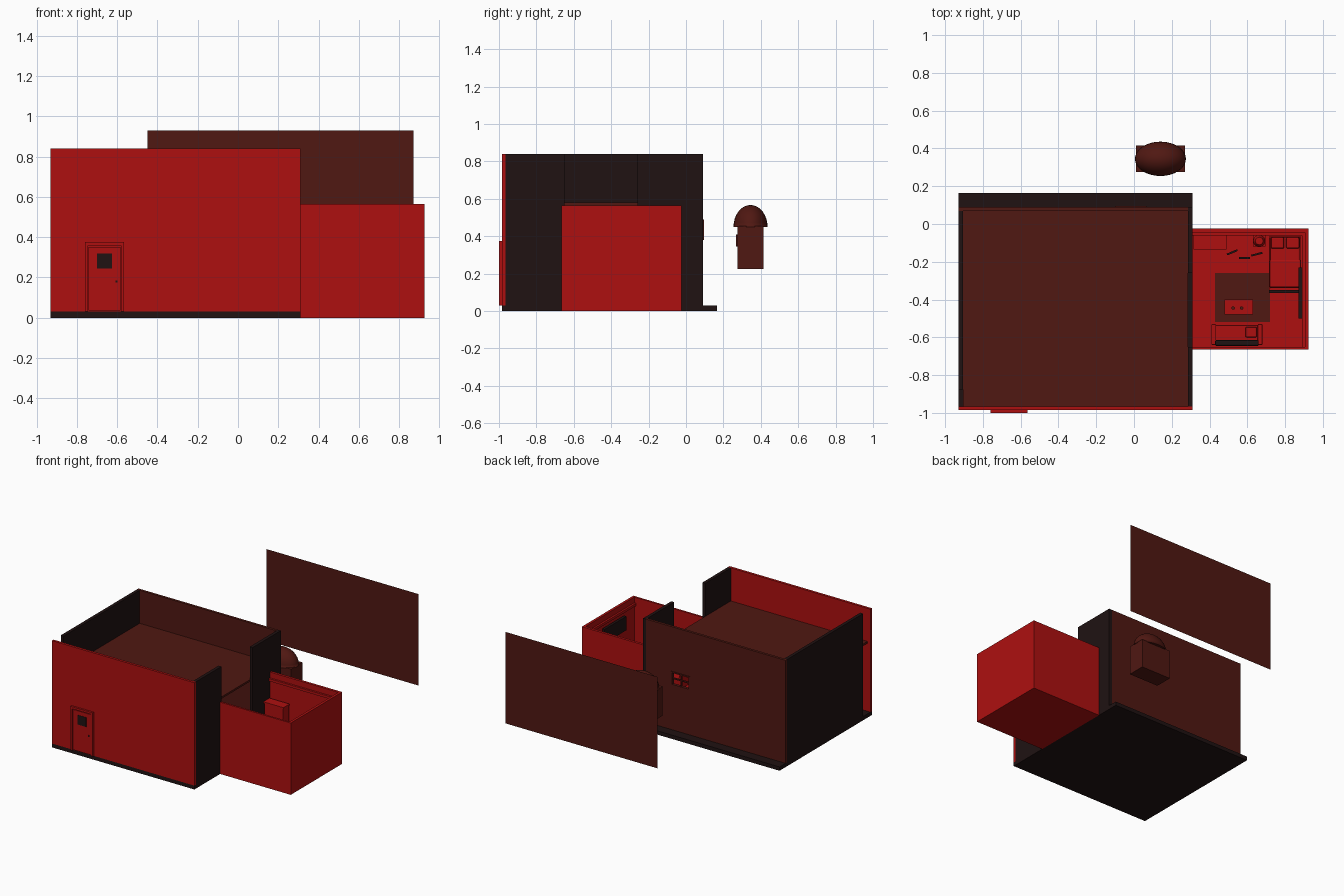
import bpy, bmesh, math
from mathutils import Matrix

if "Cube" in bpy.data.objects:
    bpy.data.objects.remove(bpy.data.objects["Cube"])


def mat(name, col):
    m = bpy.data.materials.new(name)
    m.diffuse_color = (*col, 1)
    m.use_nodes = True
    m.node_tree.nodes["Principled BSDF"].inputs["Base Color"].default_value = m.diffuse_color
    return m


RED = mat("red", (0.42, 0.005, 0.005))
BROWN = mat("brown", (0.08, 0.009, 0.006))
DARK = mat("dark", (0.014, 0.006, 0.006))


def finish(bm, name, m):
    me = bpy.data.meshes.new(name)
    bm.to_mesh(me)
    bm.free()
    me.materials.append(m)
    ob = bpy.data.objects.new(name, me)
    bpy.context.collection.objects.link(ob)
    return ob


def box(name, x, y, z, m, bevel=0, rot=0):
    """Box from (min, max) ranges, optionally bevelled and turned about z."""
    bm = bmesh.new()
    bmesh.ops.create_cube(bm, size=1)
    bmesh.ops.scale(bm, vec=(x[1] - x[0], y[1] - y[0], z[1] - z[0]), verts=bm.verts)
    if bevel:
        bmesh.ops.bevel(bm, geom=bm.edges[:], offset=bevel, segments=2, affect='EDGES', profile=0.5)
    ob = finish(bm, name, m)
    ob.location = [(a + b) / 2 for a, b in (x, y, z)]
    ob.rotation_euler.z = rot
    return ob


def cyl(name, loc, r1, r2, h, m, axis='Z'):
    bm = bmesh.new()
    bmesh.ops.create_cone(bm, cap_ends=True, segments=20, radius1=r1, radius2=r2, depth=h)
    if axis == 'Y':
        bmesh.ops.rotate(bm, matrix=Matrix.Rotation(math.pi / 2, 3, 'X'), verts=bm.verts)
    ob = finish(bm, name, m)
    ob.location = loc
    return ob


def frame(name, x, y, z, t, m, sill=True):
    """Rectangular frame in the xz plane."""
    box(name + "_left", (x[0], x[0] + t), y, z, m)
    box(name + "_right", (x[1] - t, x[1]), y, z, m)
    box(name + "_top", (x[0] + t, x[1] - t), y, (z[1] - t, z[1]), m)
    if sill:
        box(name + "_bottom", (x[0] + t, x[1] - t), y, (z[0], z[0] + t), m)


# Main house shell
H = (0.03, 0.84)
box("foundation_slab", (-0.93, 0.31), (-0.985, 0.165), (0, 0.03), DARK)
box("front_wall", (-0.93, 0.31), (-0.985, -0.965), H, RED)
box("left_wall", (-0.93, -0.905), (-0.875, 0.07), H, DARK)
box("right_wall_front", (0.285, 0.31), (-0.965, -0.65), H, DARK)
box("right_wall_rear", (0.285, 0.31), (-0.26, 0.09), H, DARK)
box("roof_deck", (-0.905, 0.285), (-0.965, 0.07), (0.565, 0.58), BROWN)

# Back wall around its window opening
wx, wz, by = (-0.10, 0.065), (0.38, 0.49), (0.07, 0.09)
box("back_wall_left", (-0.93, wx[0]), by, H, BROWN)
box("back_wall_right", (wx[1], 0.285), by, H, BROWN)
box("back_wall_below", wx, by, (H[0], wz[0]), BROWN)
box("back_wall_above", wx, by, (wz[1], H[1]), BROWN)
frame("window_frame", wx, (0.072, 0.095), wz, 0.01, BROWN)
box("window_mullion", (-0.022, -0.013), (0.075, 0.09), wz, BROWN)
box("window_crossbar", wx, (0.075, 0.09), (0.431, 0.439), BROWN)

# Front door
frame("door_frame", (-0.76, -0.565), (-1.0, -0.985), (0.03, 0.375), 0.016, RED, sill=False)
box("door_leaf", (-0.742, -0.583), (-0.993, -0.985), (0.035, 0.352), RED)
box("door_pane", (-0.70, -0.625), (-0.995, -0.99), (0.245, 0.32), DARK)
cyl("door_knob", (-0.603, -0.995, 0.18), 0.006, 0.006, 0.008, DARK, 'Y')

# Detached panel behind the house
bm = bmesh.new()
bm.faces.new([bm.verts.new(p) for p in ((-0.45, 1, 0.21), (-0.45, 1, 0.93), (0.87, 1, 0.93), (0.87, 1, 0.21))])
finish(bm, "rear_panel", BROWN)

# Domed hood behind the house
box("hood_body", (0.01, 0.27), (0.275, 0.415), (0.225, 0.455), BROWN)
bm = bmesh.new()
bmesh.ops.create_uvsphere(bm, u_segments=32, v_segments=16, radius=1)
bmesh.ops.bisect_plane(bm, geom=bm.verts[:] + bm.edges[:] + bm.faces[:], plane_co=(0, 0, 0),
                       plane_no=(0, 0, 1), clear_inner=True)
bmesh.ops.holes_fill(bm, edges=[e for e in bm.edges if e.is_boundary])
for f in bm.faces:
    f.smooth = f.normal.z > -0.9
bmesh.ops.scale(bm, vec=(0.135, 0.091, 0.117), verts=bm.verts)
finish(bm, "hood_dome", BROWN).location = (0.14, 0.345, 0.45)
box("hood_latch", (0.12, 0.16), (0.267, 0.275), (0.345, 0.41), BROWN)

# Side room, open at the top
box("room_floor", (0.31, 0.925), (-0.665, -0.025), (0, 0.02), RED)
W = (0.02, 0.565)
box("room_south_wall", (0.31, 0.925), (-0.665, -0.65), W, RED)
box("room_north_wall", (0.31, 0.925), (-0.045, -0.025), W, RED)
box("room_east_wall", (0.905, 0.925), (-0.65, -0.045), W, RED)
box("east_cornice", (0.89, 0.905), (-0.65, -0.045), (0.5, 0.52), RED)
box("north_cornice", (0.31, 0.89), (-0.06, -0.045), (0.5, 0.52), RED)
box("east_wall_picture", (0.87, 0.89), (-0.5, -0.23), (0.37, 0.48), DARK)

# Rug and low table
box("rug", (0.43, 0.72), (-0.52, -0.26), (0.02, 0.024), BROWN)
box("table_top", (0.48, 0.63), (-0.48, -0.40), (0.085, 0.097), RED)
for x in (0.49, 0.62):
    for y in (-0.47, -0.41):
        box("table_leg", (x - 0.006, x + 0.006), (y - 0.006, y + 0.006), (0.024, 0.085), RED)
for x in (0.525, 0.57):
    cyl("cup", (x, -0.445, 0.106), 0.007, 0.009, 0.018, BROWN)

# Sofa
box("sofa_base", (0.43, 0.66), (-0.645, -0.535), (0.03, 0.085), RED, 0.005)
box("sofa_back", (0.43, 0.66), (-0.645, -0.615), (0.085, 0.165), DARK, 0.006)
for x in (0.41, 0.655):
    box("sofa_arm", (x, x + 0.025), (-0.64, -0.53), (0.02, 0.12), RED, 0.004)
box("sofa_pillow", (0.59, 0.65), (-0.60, -0.545), (0.085, 0.105), RED, 0.006)

# Bed
box("bed_frame", (0.715, 0.885), (-0.36, -0.065), (0.03, 0.07), RED)
box("mattress", (0.72, 0.88), (-0.34, -0.07), (0.07, 0.105), RED, 0.008)
box("blanket", (0.717, 0.883), (-0.335, -0.19), (0.075, 0.112), RED, 0.006)
box("bed_footboard", (0.715, 0.885), (-0.365, -0.35), (0.02, 0.12), DARK)
for x in (0.725, 0.805):
    box("bed_pillow", (x, x + 0.07), (-0.13, -0.07), (0.105, 0.13), RED, 0.008)

# Wardrobe, bedside stand and lamp
box("wardrobe", (0.32, 0.485), (-0.13, -0.06), (0.02, 0.355), RED)
box("wardrobe_top", (0.315, 0.49), (-0.135, -0.058), (0.355, 0.367), RED)
box("bedside_stand", (0.63, 0.695), (-0.12, -0.06), (0.02, 0.1), RED)
cyl("lamp_post", (0.663, -0.09, 0.13), 0.005, 0.005, 0.06, RED)
cyl("lamp_shade", (0.663, -0.09, 0.175), 0.032, 0.02, 0.045, RED)

# Loose slats on the floor
for x, y, a in ((0.52, -0.15, 0.4), (0.585, -0.18, 0.0), (0.65, -0.16, 0.25)):
    box("floor_slat", (x - 0.03, x + 0.03), (y - 0.005, y + 0.005), (0.02, 0.03), DARK, rot=a)
